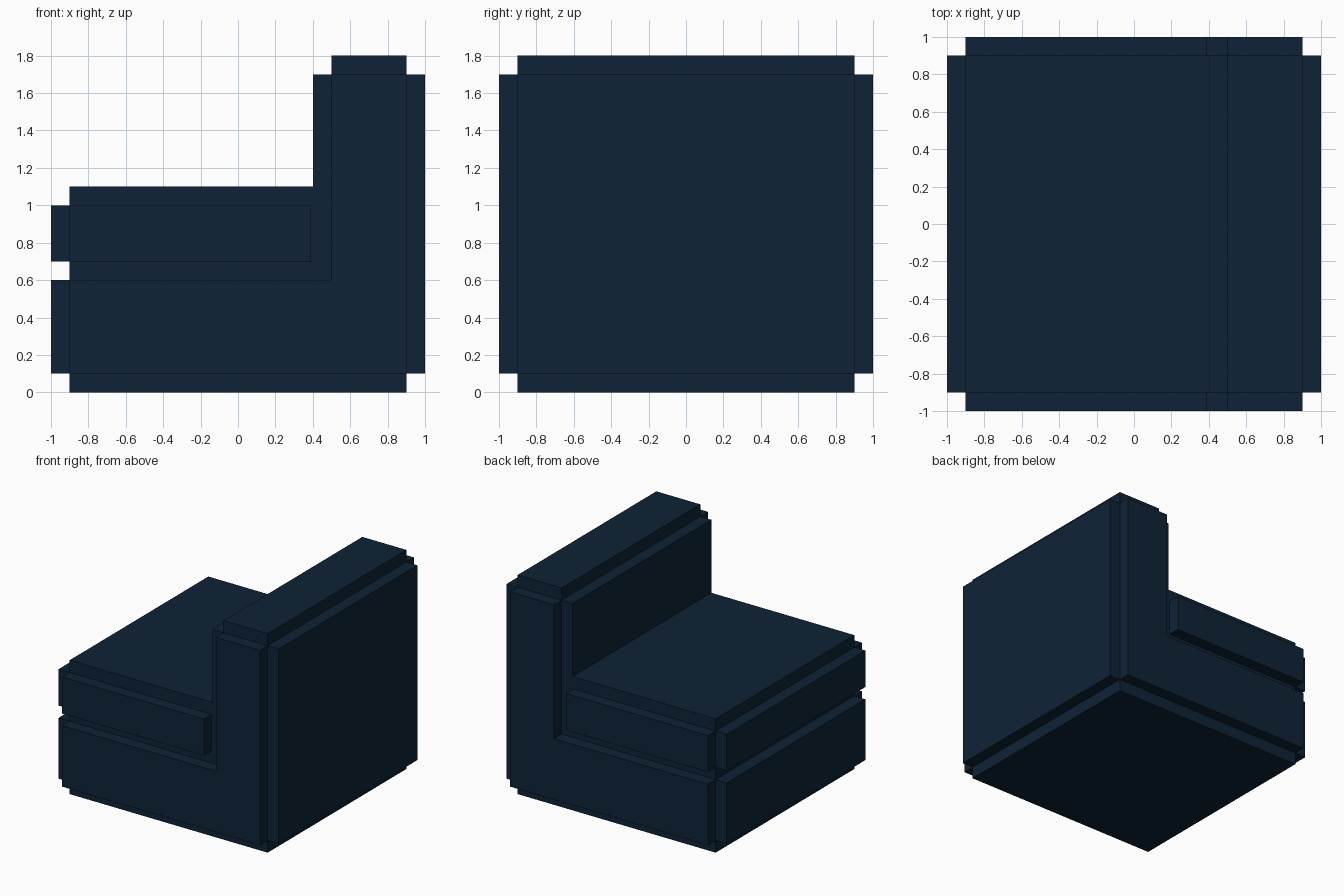
import bpy
import bmesh

if "Cube" in bpy.data.objects:
    bpy.data.objects.remove(bpy.data.objects["Cube"], do_unlink=True)

# Single navy upholstery colour
NAVY = (0.0045, 0.0165, 0.037, 1.0)
navy = bpy.data.materials.new("navy_fabric")
navy.use_nodes = True
navy.diffuse_color = NAVY
bsdf = navy.node_tree.nodes["Principled BSDF"]
bsdf.inputs["Base Color"].default_value = NAVY
bsdf.inputs["Roughness"].default_value = 0.8


def prism(name, outline, y0, y1):
    """Extrude an x-z outline from y0 to y1."""
    bm = bmesh.new()
    face = bm.faces.new([bm.verts.new((x, y0, z)) for x, z in outline])
    moved = bmesh.ops.extrude_face_region(bm, geom=[face])["geom"]
    verts = [v for v in moved if isinstance(v, bmesh.types.BMVert)]
    bmesh.ops.translate(bm, verts=verts, vec=(0, y1 - y0, 0))
    bmesh.ops.recalc_face_normals(bm, faces=bm.faces)
    mesh = bpy.data.meshes.new(name)
    bm.to_mesh(mesh)
    bm.free()
    mesh.materials.append(navy)
    obj = bpy.data.objects.new(name, mesh)
    bpy.context.collection.objects.link(obj)
    return obj


STEP = 0.1           # depth of the stepped edges
HALF = 1.0           # half width across y
CORE = HALF - STEP

# L-shaped frame: base and backrest with stepped edges
prism("chair_frame", [
    (-0.9, 0.0), (0.9, 0.0), (0.9, 0.1), (1.0, 0.1), (1.0, 1.7), (0.9, 1.7),
    (0.9, 1.8), (0.5, 1.8), (0.5, 1.7), (0.4, 1.7), (0.4, 0.7), (-0.9, 0.7),
    (-0.9, 0.6), (-1.0, 0.6), (-1.0, 0.1), (-0.9, 0.1)], -CORE, CORE)

# Seat cushion resting on the base, with a raised front panel
prism("seat_cushion", [
    (-0.9, 0.7), (0.4, 0.7), (0.4, 1.1), (-0.9, 1.1),
    (-0.9, 1.0), (-1.0, 1.0), (-1.0, 0.7)], -CORE, CORE)

# Raised side panels on both sides of the frame and cushion
frame_panel = [(-0.9, 0.1), (0.9, 0.1), (0.9, 1.7),
               (0.5, 1.7), (0.5, 0.6), (-0.9, 0.6)]
cushion_panel = [(-0.9, 0.7), (0.39, 0.7), (0.39, 1.0), (-0.9, 1.0)]
for side, sign in (("front", -1), ("back", 1)):
    prism("frame_panel_" + side, frame_panel, sign * CORE, sign * HALF)
    prism("cushion_panel_" + side, cushion_panel, sign * CORE, sign * HALF)
